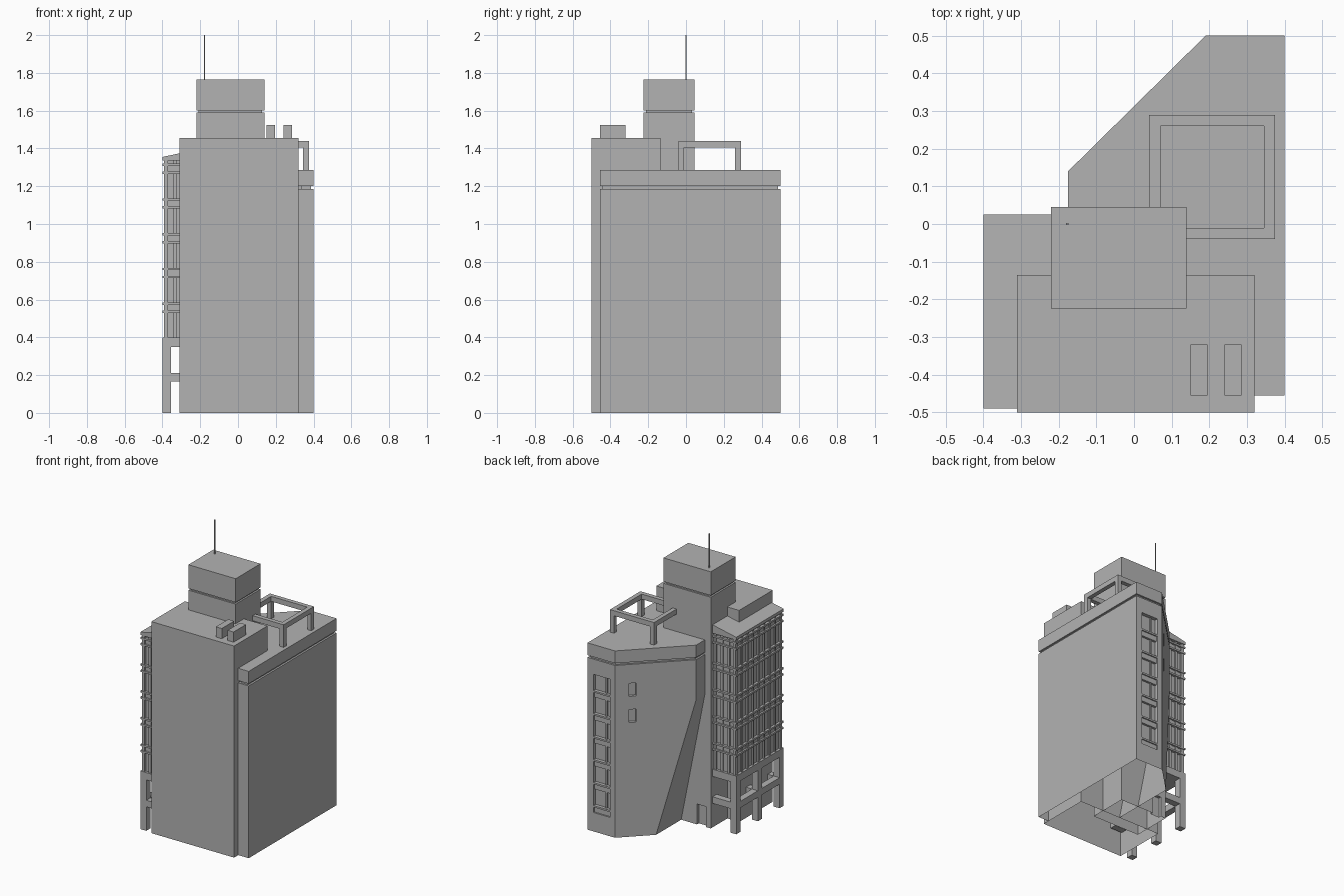
import bpy, bmesh
from math import atan2
from mathutils import Vector

if "Cube" in bpy.data.objects:
    bpy.data.objects.remove(bpy.data.objects["Cube"])

GREY = bpy.data.materials.new("concrete_grey")
GREY.use_nodes = True
GREY.diffuse_color = (0.45, 0.45, 0.45, 1)
GREY.node_tree.nodes["Principled BSDF"].inputs["Base Color"].default_value = (0.45, 0.45, 0.45, 1)


def finish(name, bm):
    bmesh.ops.recalc_face_normals(bm, faces=bm.faces)
    mesh = bpy.data.meshes.new(name)
    bm.to_mesh(mesh)
    bm.free()
    mesh.materials.append(GREY)
    obj = bpy.data.objects.new(name, mesh)
    bpy.context.collection.objects.link(obj)
    return obj


def prism(name, outline, z0, z1):
    bm = bmesh.new()
    face = bm.faces.new([bm.verts.new((x, y, z0)) for x, y in outline])
    top = bmesh.ops.extrude_face_region(bm, geom=[face])["geom"]
    bmesh.ops.translate(bm, vec=(0, 0, z1 - z0),
                        verts=[v for v in top if isinstance(v, bmesh.types.BMVert)])
    return finish(name, bm)


def rect(x0, x1, y0, y1):
    return [(x0, y0), (x1, y0), (x1, y1), (x0, y1)]


def box(name, x0, x1, y0, y1, z0, z1):
    return prism(name, rect(x0, x1, y0, y1), z0, z1)


def shrink(outline, d):
    """Move every corner of a counter-clockwise outline inward by d."""
    pts = [Vector(p) for p in outline]
    result = []
    for i, p in enumerate(pts):
        a = (p - pts[i - 1]).normalized()
        b = (pts[(i + 1) % len(pts)] - p).normalized()
        na, nb = Vector((-a.y, a.x)), Vector((-b.y, b.x))
        result.append(p + (na + nb) * d / (1 + na.dot(nb)))
    return result


def carve(obj, cutters):
    for cutter in cutters:
        mod = obj.modifiers.new("cut", "BOOLEAN")
        mod.operation = "DIFFERENCE"
        mod.solver = "EXACT"
        mod.object = cutter
    bpy.context.view_layer.update()
    graph = bpy.context.evaluated_depsgraph_get()
    mesh = bpy.data.meshes.new_from_object(obj.evaluated_get(graph))
    obj.modifiers.clear()
    obj.data = mesh
    for cutter in cutters:
        bpy.data.objects.remove(cutter)


def open_bottom(obj):
    """The tall shells have no floor."""
    bm = bmesh.new()
    bm.from_mesh(obj.data)
    low = [f for f in bm.faces if all(abs(v.co.z) < 0.001 for v in f.verts)]
    bmesh.ops.delete(bm, geom=low, context="FACES")
    bm.to_mesh(obj.data)
    bm.free()


# Front tower with two roof vents
front = box("front_tower", -0.31, 0.32, -0.5, -0.135, 0, 1.455)
open_bottom(front)
for i, x in enumerate((0.15, 0.24)):
    box(f"roof_vent_{i}", x, x + 0.045, -0.455, -0.32, 1.455, 1.525)

# Central core with a doorway, a shadow groove and an antenna
core_plan = rect(-0.22, 0.14, -0.225, 0.045)
core = prism("core_shaft", core_plan, 0, 1.59)
carve(core, [box("door_cutter", -0.183, -0.115, 0.025, 0.1, -0.1, 0.14)])
open_bottom(core)
prism("core_groove", shrink(core_plan, 0.012), 1.59, 1.602)
prism("core_head", core_plan, 1.602, 1.765)
box("antenna", -0.18, -0.174, -0.003, 0.003, 1.765, 2.0)

# Rear wing with a diagonal wall, undercut corner and window recesses
wing_plan = [(0.32, -0.455), (0.4, -0.455), (0.4, 0.5), (0.19, 0.5),
             (-0.175, 0.14), (-0.175, -0.135), (0.32, -0.135)]
wing = prism("rear_wing", wing_plan, 0, 1.185)
bm = bmesh.new()
slope = [(0.025, -0.1), (-0.175, 0.91), (-0.3, 0.91), (-0.3, -0.1)]
face = bm.faces.new([bm.verts.new((x, -0.2, z)) for x, z in slope])
ext = bmesh.ops.extrude_face_region(bm, geom=[face])["geom"]
bmesh.ops.translate(bm, vec=(0, 0.8, 0), verts=[v for v in ext if isinstance(v, bmesh.types.BMVert)])
cutters = [finish("undercut_cutter", bm),
           box("strip_cutter", 0.227, 0.355, 0.475, 0.6, 0.13, 1.08)]
diagonal = Vector((-0.365, -0.36))
outward = Vector((-0.36, 0.365)).normalized() * 0.02
for z in (0.785, 0.965):
    a = Vector((0.19, 0.5)) + diagonal * 0.17
    b = Vector((0.19, 0.5)) + diagonal * 0.26
    cutters.append(prism("window_cutter", [a + outward, a - outward, b - outward, b + outward], z, z + 0.09))
carve(wing, cutters)
open_bottom(wing)
prism("wing_groove", shrink(wing_plan, 0.013), 1.185, 1.2)
prism("wing_parapet", wing_plan, 1.2, 1.285)

# Stacked windows in the rear strip: spandrel, sill and mullion per floor
for i in range(6):
    z = 0.13 + i * 0.158
    box(f"strip_spandrel_{i}", 0.227, 0.355, 0.47, 0.49, z, z + 0.035)
    box(f"strip_sill_{i}", 0.227, 0.355, 0.47, 0.498, z + 0.035, z + 0.047)
    box(f"strip_mullion_{i}", 0.262, 0.272, 0.47, 0.485, z + 0.047, z + 0.158)

# Roof frame on posts
for side, x in (("a", 0.04), ("b", 0.345)):
    box(f"roof_frame_side_{side}", x, x + 0.03, -0.04, 0.29, 1.405, 1.44)
    for end, y in (("front", -0.04), ("back", 0.26)):
        box(f"roof_frame_post_{side}_{end}", x, x + 0.03, y, y + 0.03, 1.285, 1.405)
for end, y in (("front", -0.04), ("back", 0.26)):
    box(f"roof_frame_{end}", 0.07, 0.345, y, y + 0.03, 1.405, 1.44)

# Glazed side block raised on columns
box("side_glazing", -0.382, -0.22, -0.472, 0.007, 0.36, 1.345)
box("side_base_band", -0.4, -0.22, -0.49, 0.025, 0.35, 0.4)
for i in range(5):
    for step in (0, 0.042):
        z = 0.53 + i * 0.184 + step
        box(f"side_ledge_{i}", -0.4, -0.22, -0.49, 0.025, z, z + 0.012)
    z = 0.53 + i * 0.184
    box(f"side_spandrel_{i}", -0.387, -0.22, -0.477, 0.012, z + 0.012, z + 0.042)
for i in range(9):
    y = -0.475 + i * 0.0605
    half = 0.006 if i % 2 else 0.011
    box(f"side_mullion_{i}", -0.392, -0.37, y - half, y + half, 0.4, 1.345)
for i in range(4):
    x = -0.392 + i * 0.05
    for y in (-0.482, -0.003):
        box(f"end_mullion_{i}", x, x + 0.016, y, y + 0.02, 0.4, 1.345)

# Sloping side roof
bm = bmesh.new()
profile = [(-0.4, 1.335), (-0.22, 1.335), (-0.22, 1.393), (-0.4, 1.355)]
face = bm.faces.new([bm.verts.new((x, -0.49, z)) for x, z in profile])
ext = bmesh.ops.extrude_face_region(bm, geom=[face])["geom"]
bmesh.ops.translate(bm, vec=(0, 0.515, 0), verts=[v for v in ext if isinstance(v, bmesh.types.BMVert)])
finish("side_roof", bm)

# Columns and tie beams under the side block
for i in range(3):
    y = -0.49 + i * 0.235
    box(f"side_column_{i}", -0.4, -0.355, y, y + 0.045, 0, 0.35)
    box(f"cross_beam_{i}", -0.355, -0.22, y, y + 0.045, 0.165, 0.21)
box("long_beam", -0.4, -0.355, -0.49, 0.025, 0.165, 0.21)
